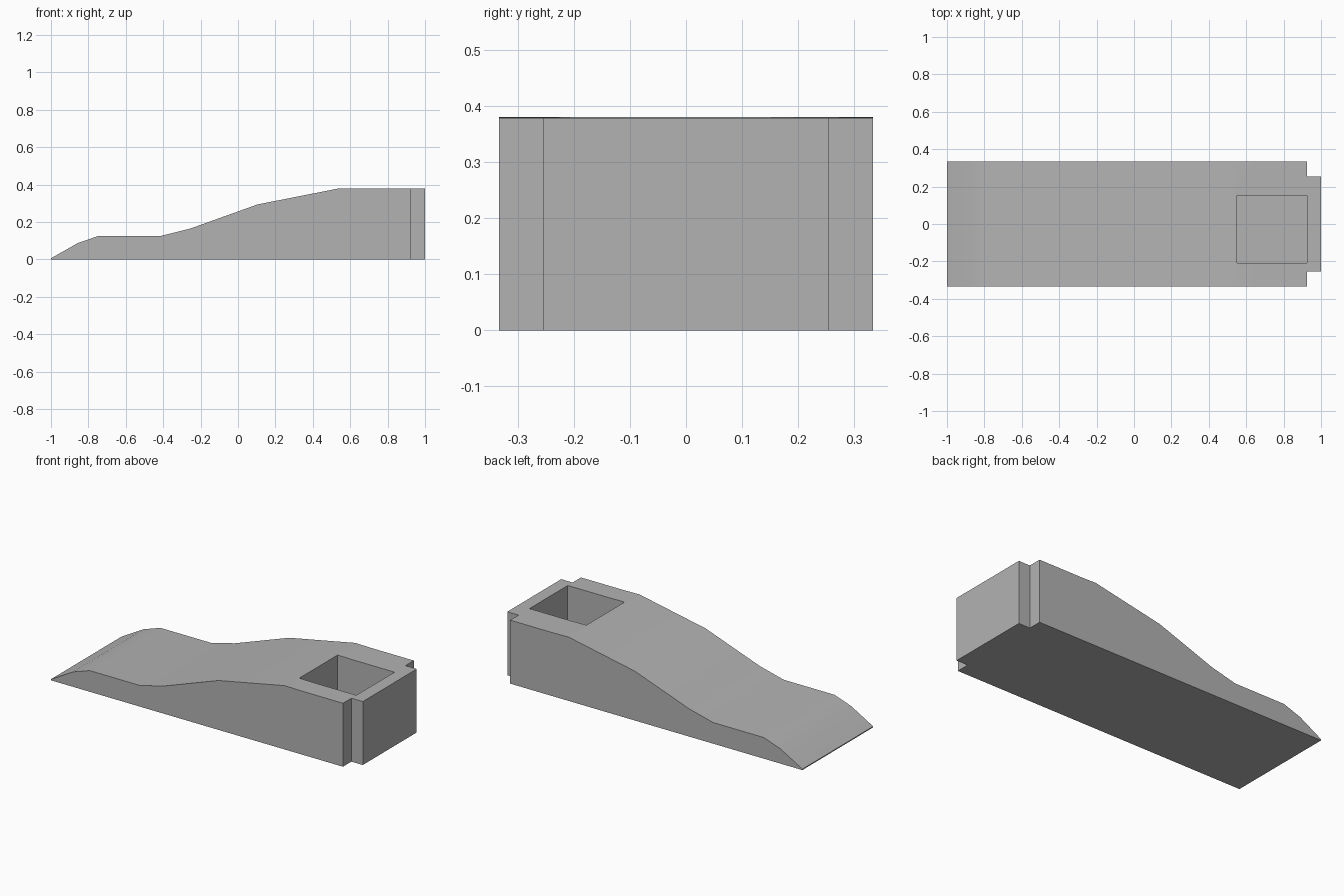
import bpy
import bmesh
import math
from mathutils import Matrix, Vector

cube = bpy.data.objects.get("Cube")
if cube:
    bpy.data.objects.remove(cube, do_unlink=True)

HALF_WIDTH = 0.333
NOTCH_X = 0.925
TONGUE_HALF = 0.254
POCKET_FLOOR = 0.08

grey = bpy.data.materials.new("grey")
grey.use_nodes = True
colour = (0.45, 0.45, 0.45, 1)
grey.diffuse_color = colour
grey.node_tree.nodes["Principled BSDF"].inputs["Base Color"].default_value = colour


def add_object(name, bm):
    bmesh.ops.recalc_face_normals(bm, faces=bm.faces[:])
    mesh = bpy.data.meshes.new(name)
    bm.to_mesh(mesh)
    bm.free()
    mesh.materials.append(grey)
    obj = bpy.data.objects.new(name, mesh)
    bpy.context.collection.objects.link(obj)
    return obj


def box(name, low, high):
    low, high = Vector(low), Vector(high)
    bm = bmesh.new()
    place = Matrix.Translation((low + high) / 2) @ Matrix.Diagonal((*(high - low), 1))
    bmesh.ops.create_cube(bm, size=1, matrix=place)
    return add_object(name, bm)


# Wedge body: side profile extruded across the width
profile = [(-1, 0), (-1, 0.006), (-0.856, 0.088), (-0.745, 0.126),
           (-0.413, 0.126), (-0.255, 0.165), (0.104, 0.294),
           (0.54, 0.38), (0.65, 0.378), (1, 0.378), (1, 0)]
bm = bmesh.new()
side = bm.faces.new([bm.verts.new((x, -HALF_WIDTH, z)) for x, z in profile])
extruded = bmesh.ops.extrude_face_region(bm, geom=[side])["geom"]
bmesh.ops.translate(bm, vec=(0, 2 * HALF_WIDTH, 0),
                    verts=[v for v in extruded if isinstance(v, bmesh.types.BMVert)])
body = add_object("wedge_body", bm)

# Rectangular pocket in the top and a corner notch on each side of the tall end
cutters = [box("pocket_cutter", (0.55, -0.208, POCKET_FLOOR), (NOTCH_X, 0.152, 0.6))]
for s in (-1, 1):
    ys = sorted((s * TONGUE_HALF, s * 0.5))
    cutters.append(box("notch_cutter", (NOTCH_X, ys[0], -0.1), (1.1, ys[1], 0.6)))

bpy.context.view_layer.objects.active = body
for cutter in cutters:
    cutter.hide_render = True
    cut = body.modifiers.new("cut", 'BOOLEAN')
    cut.operation = 'DIFFERENCE'
    cut.solver = 'EXACT'
    cut.object = cutter
    bpy.ops.object.modifier_apply(modifier=cut.name)
    bpy.data.objects.remove(cutter, do_unlink=True)

# Soft deck with crisp outer edges
bpy.ops.object.select_all(action='DESELECT')
body.select_set(True)
bpy.ops.object.shade_smooth_by_angle(angle=math.radians(28))
